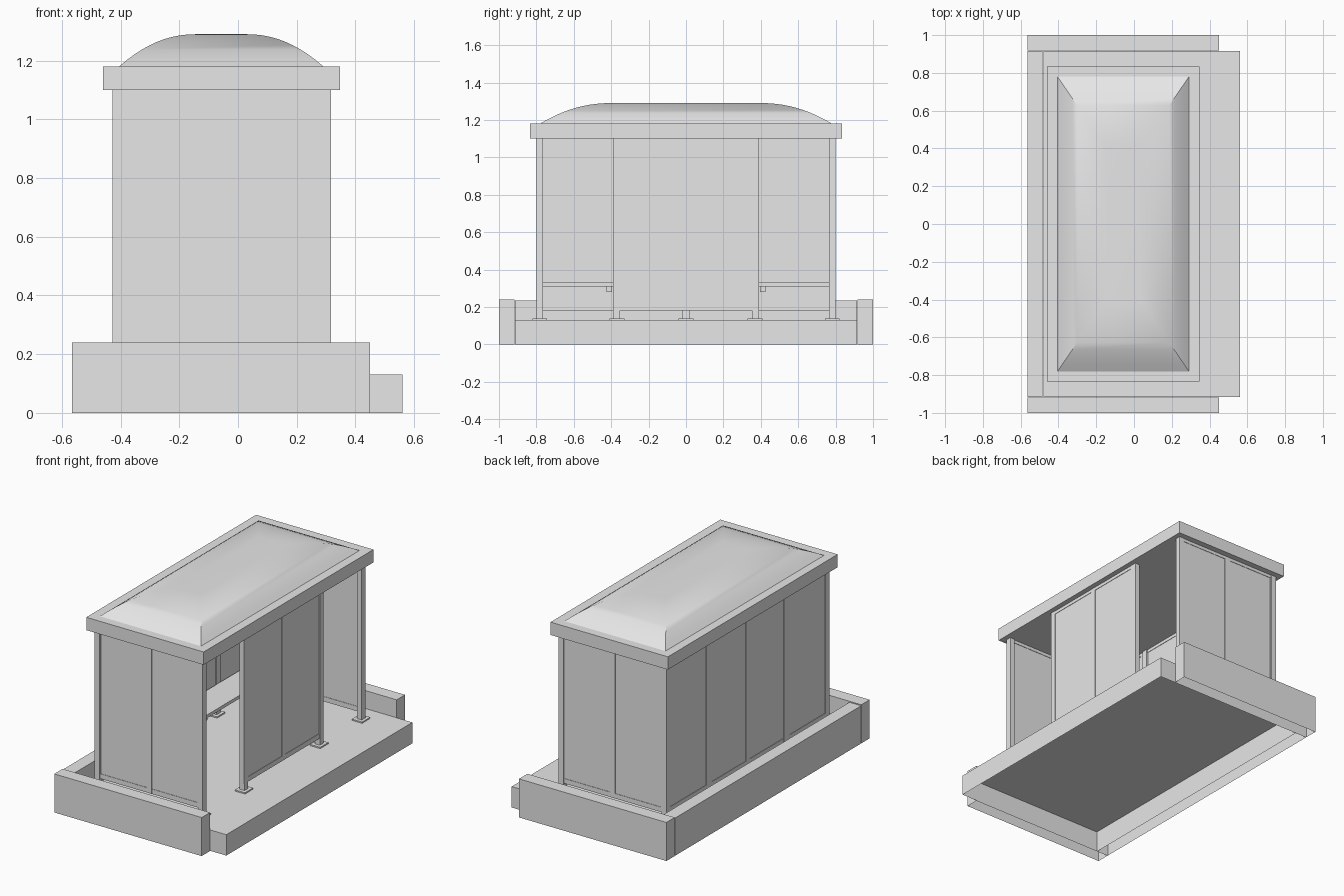
import bpy, bmesh, math

cube = bpy.data.objects.get("Cube")
if cube:
    bpy.data.objects.remove(cube, do_unlink=True)

grey = bpy.data.materials.new("light_grey")
grey.use_nodes = True
grey.diffuse_color = (0.8, 0.8, 0.8, 1)
grey.node_tree.nodes["Principled BSDF"].inputs["Base Color"].default_value = (0.8, 0.8, 0.8, 1)


def finish(name, bm):
    bmesh.ops.recalc_face_normals(bm, faces=bm.faces)
    mesh = bpy.data.meshes.new(name)
    bm.to_mesh(mesh)
    bm.free()
    mesh.materials.append(grey)
    ob = bpy.data.objects.new(name, mesh)
    bpy.context.collection.objects.link(ob)
    return ob


def box(name, x, y, z, open_bottom=False):
    """Box spanning the given (low, high) ranges."""
    bm = bmesh.new()
    bmesh.ops.create_cube(bm, size=1)
    for v in bm.verts:
        v.co = [(r[0] + r[1]) / 2 + c * (r[1] - r[0]) for c, r in zip(v.co, (x, y, z))]
    if open_bottom:
        low = [f for f in bm.faces if f.normal.z < -0.5]
        bmesh.ops.delete(bm, geom=low, context='FACES_ONLY')
    return finish(name, bm)


def glazed_wall(name, axis, at, span, z, panes, stile=0.035):
    """Framed wall: thin panes between stiles and rails, standing at one coordinate."""
    def piece(label, s, zz, half):
        across = (at - half, at + half)
        if axis == 'x':
            box(label, across, s, zz)
        else:
            box(label, s, across, zz)
    lo, hi = span
    piece(name + "_panes", (lo + 0.005, hi - 0.005), (z[0] + 0.005, z[1]), 0.011)
    step = (hi - lo - stile) / panes
    for i in range(panes + 1):
        s = lo + i * step
        piece(f"{name}_stile_{i}", (s, s + stile), z, 0.014)
    for label, a, b in (("bottom", z[0], z[0] + 0.03), ("top", z[1] - 0.02, z[1])):
        piece(f"{name}_{label}_rail", (lo + stile, hi - stile), (a, b), 0.0135)


FLOOR, EAVE = 0.13, 1.10

# Base slab and the low wall around three sides
box("floor_slab", (-0.48, 0.56), (-0.915, 0.915), (0, FLOOR), True)
box("back_low_wall", (-0.565, -0.485), (-0.915, 0.915), (0, 0.235), True)
for side, s in (("front", -1), ("rear", 1)):
    box(side + "_low_wall", (-0.565, 0.45), sorted((s * 0.918, s)), (0, 0.24), True)

# Posts with foot plates
post_spots = [(px, s * py) for px in (-0.41, 0.3) for py in (0.782, 0.37) for s in (-1, 1)]
post_spots.append((-0.41, 0))
for i, (px, py) in enumerate(post_spots):
    box(f"post_{i}", (px - 0.017, px + 0.017), (py - 0.018, py + 0.018), (FLOOR, EAVE))
    box(f"foot_plate_{i}", (px - 0.035, px + 0.035), (py - 0.04, py + 0.04), (FLOOR, FLOOR + 0.008))

# Glazed walls: long back, two ends, and the centre screen on the open side
glazed_wall("back_wall", 'x', -0.413, (-0.798, 0.798), (0.18, EAVE), 4)
for side, s in (("front", -1), ("rear", 1)):
    glazed_wall(side + "_end_wall", 'y', s * 0.784, (-0.423, 0.317), (0.18, EAVE), 2)
glazed_wall("centre_screen", 'x', 0.302, (-0.39, 0.39), (0.18, EAVE), 2)

# Bench along the back wall
box("bench_seat", (-0.39, -0.2), (-0.765, 0.765), (0.31, 0.33))
for i, y in enumerate((-0.41, 0, 0.41)):
    box(f"bench_bracket_{i}", (-0.40, -0.22), (y - 0.015, y + 0.015), (0.28, 0.31))

# Roof tray and domed top built from shrinking rectangular rings
box("roof_fascia", (-0.46, 0.348), (-0.835, 0.835), (EAVE, 1.18))
bm = bmesh.new()
rings = []
N = 10
for k in range(N + 1):
    t = k / N
    z = 1.18 + 0.11 * (1 - (1 - t) ** 2.1)
    hx, hy = 0.348 - 0.26 * t, 0.78 - 0.38 * t
    rings.append([bm.verts.new((-0.057 + sx * hx, sy * hy, z))
                  for sx, sy in ((-1, -1), (1, -1), (1, 1), (-1, 1))])
for a, b in zip(rings, rings[1:]):
    for i in range(4):
        j = (i + 1) % 4
        bm.faces.new((a[i], a[j], b[j], b[i]))
bm.faces.new(rings[-1])
bm.faces.new(rings[0][::-1])
dome = finish("roof_dome", bm)

# Smooth the dome while keeping its steep corners crisp
bpy.ops.object.select_all(action='DESELECT')
dome.select_set(True)
bpy.context.view_layer.objects.active = dome
bpy.ops.object.shade_smooth_by_angle(angle=math.radians(30))
